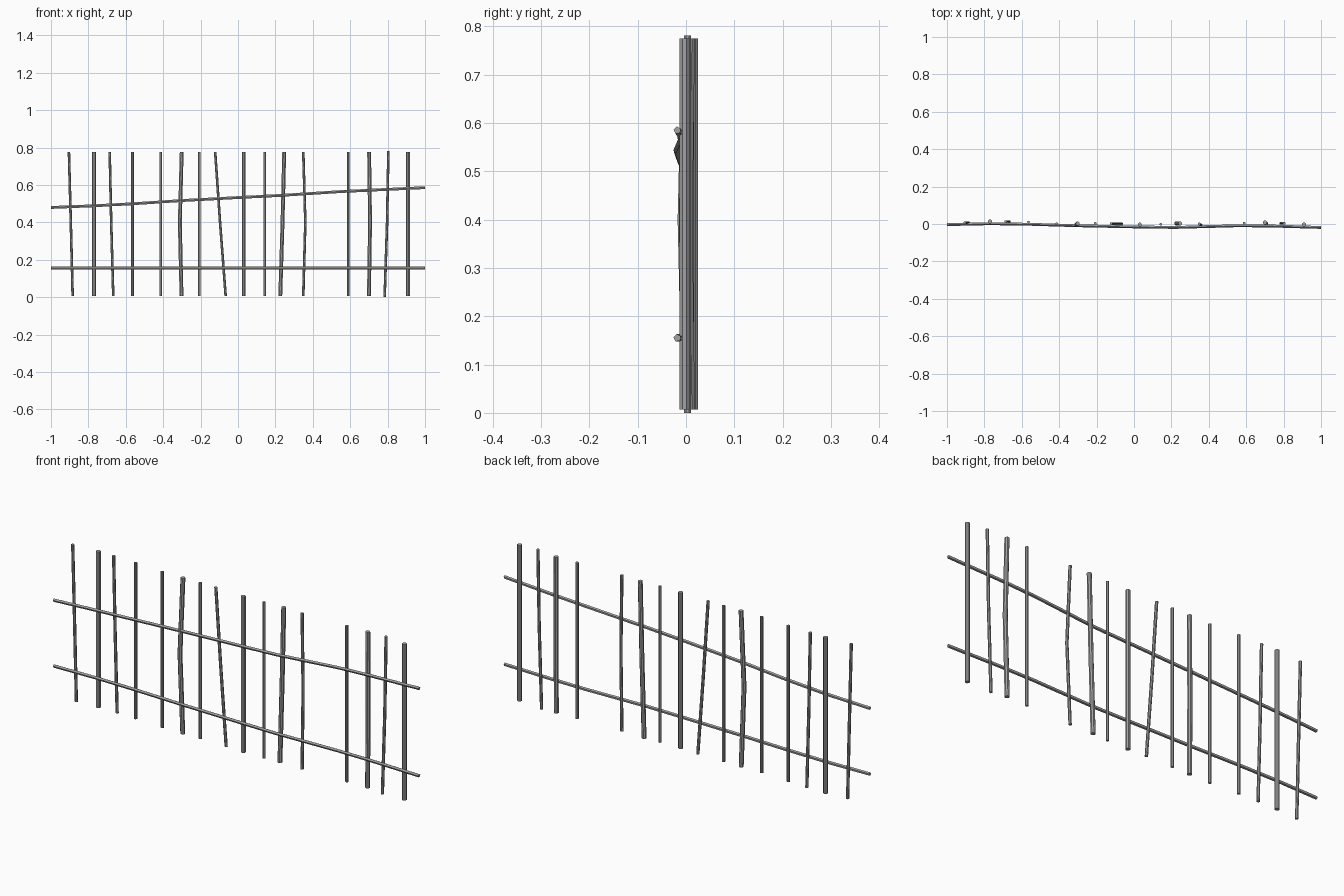
import bpy, bmesh, math
from mathutils import Vector

cube = bpy.data.objects.get("Cube")
if cube:
    bpy.data.objects.remove(cube)

metal = bpy.data.materials.new("grey_metal")
metal.use_nodes = True
colour = (0.36, 0.36, 0.36, 1)
metal.diffuse_color = colour
metal.node_tree.nodes["Principled BSDF"].inputs["Base Color"].default_value = colour


def bar(name, path, radius, u, v, sides):
    """Sweep a polygon lying in the u-v plane along a path, with capped ends."""
    bm = bmesh.new()
    angles = [2 * math.pi * (i + 0.5) / sides for i in range(sides)]
    rings = [[bm.verts.new(Vector(p) + radius * (math.cos(a) * u + math.sin(a) * v))
              for a in angles] for p in path]
    for a, b in zip(rings, rings[1:]):
        for i in range(sides):
            j = (i + 1) % sides
            bm.faces.new((a[i], a[j], b[j], b[i]))
    bm.faces.new(rings[0])
    bm.faces.new(rings[-1])
    bmesh.ops.recalc_face_normals(bm, faces=bm.faces)
    mesh = bpy.data.meshes.new(name)
    bm.to_mesh(mesh)
    bm.free()
    mesh.materials.append(metal)
    bpy.context.collection.objects.link(bpy.data.objects.new(name, mesh))


X, Y, Z = Vector((1, 0, 0)), Vector((0, 1, 0)), Vector((0, 0, 1))
THICK, THIN, RAIL = 0.0112, 0.0075, 0.008

# Upright stakes: x at top, middle and bottom, depth at ends and middle, radius
stakes = [
    (-.904, -.894, -.884, .006, .006, THIN),
    (-.770, -.770, -.770, .014, .014, THICK),
    (-.686, -.678, -.667, .013, .013, THIN),
    (-.564, -.564, -.564, .010, .010, THIN),
    (-.413, -.413, -.413, .001, .001, THIN),
    (-.301, -.311, -.302, .002, -.007, THICK),
    (-.207, -.207, -.207, .003, .003, THIN),
    (-.122, -.096, -.066, .002, .002, THIN),
    (.031, .031, .031, -.003, -.003, THICK),
    (.143, .143, .143, -.002, -.002, THIN),
    (.247, .238, .226, .003, .003, THICK),
    (.349, .360, .349, .000, -.008, THIN),
    (.589, .589, .589, .005, .005, THIN),
    (.701, .706, .700, .008, .003, THICK),
    (.804, .797, .784, .003, .003, THIN),
    (.908, .908, .908, -.003, -.003, THICK),
]
for n, (top, mid, low, y, y_mid, r) in enumerate(stakes, 1):
    z0, z1 = (0.0, 0.781) if n == 15 else (0.007, 0.775)
    bar(f"stake_{n}", [(low, y, z0), (mid, y_mid, 0.4), (top, y, z1)], r, X, Y, 8)

# Two five-sided rails winding along the front of the stakes, one flat facing up and forward
rail = [(-1, -.003, .479), (-.77, .002, .488), (-.56, -.001, .499), (-.3, -.009, .516),
        (0, -.015, .532), (.22, -.018, .543), (.55, -.009, .564),
        (.72, -.010, .572), (1, -.018, .585)]
up_front, up_back = (Z - Y).normalized(), (Z + Y).normalized()
bar("upper_rail", rail, RAIL, up_front, up_back, 5)
bar("lower_rail", [(x, y, 0.155) for x, y, z in rail], RAIL, up_front, up_back, 5)
